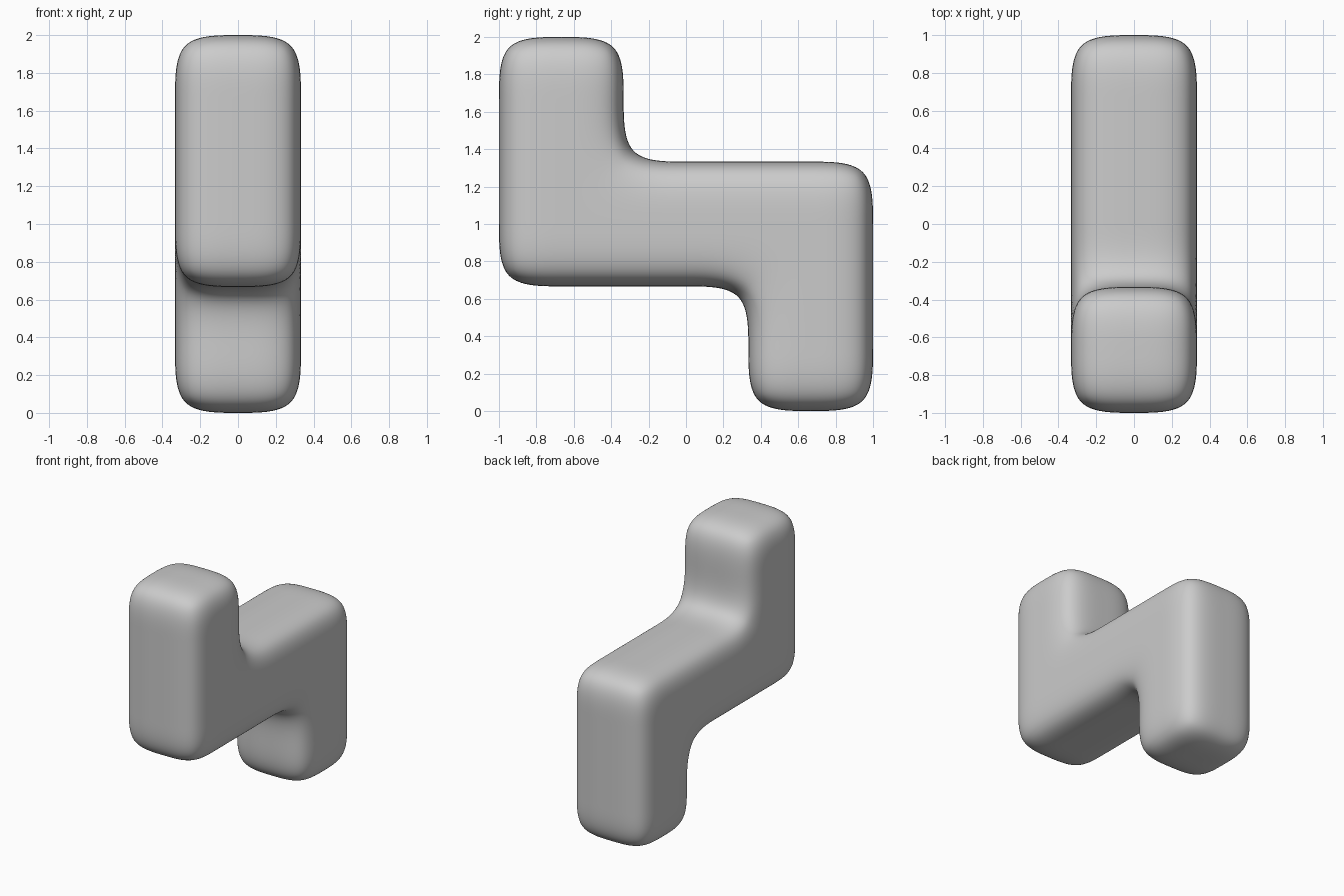
import bpy, bmesh
from mathutils import Vector

if "Cube" in bpy.data.objects:
    bpy.data.objects.remove(bpy.data.objects["Cube"])

# Zigzag block: five cells in the y-z plane, each halved into a 2x2x2 cage
CELLS = {(0, 2), (0, 1), (1, 1), (2, 1), (2, 0)}
H = 1 / 3
blocks = {(x, 2 * cy + a, 2 * cz + b)
          for cy, cz in CELLS for a in (0, 1) for b in (0, 1) for x in (0, 1)}

bm = bmesh.new()
# Outer faces only: skip sides shared with a neighbouring block
for b in sorted(blocks):
    for axis in range(3):
        for side in (0, 1):
            n = list(b)
            n[axis] += 2 * side - 1
            if tuple(n) in blocks:
                continue
            u, v = (axis + 1) % 3, (axis + 2) % 3
            loop = []
            for du, dv in ((0, 0), (1, 0), (1, 1), (0, 1)):
                p = list(b)
                p[axis] += side
                p[u] += du
                p[v] += dv
                loop.append(bm.verts.new(Vector(p) * H + Vector((-H, -1, 0))))
            bm.faces.new(loop if side else loop[::-1])
bmesh.ops.remove_doubles(bm, verts=bm.verts, dist=1e-4)
bmesh.ops.recalc_face_normals(bm, faces=bm.faces)

mesh = bpy.data.meshes.new("zigzag_block")
bm.to_mesh(mesh)
bm.free()
mesh.shade_smooth()
obj = bpy.data.objects.new("zigzag_block", mesh)
bpy.context.collection.objects.link(obj)

# Soft rounded edges
sub = obj.modifiers.new("soften", 'SUBSURF')
sub.levels = sub.render_levels = 4
